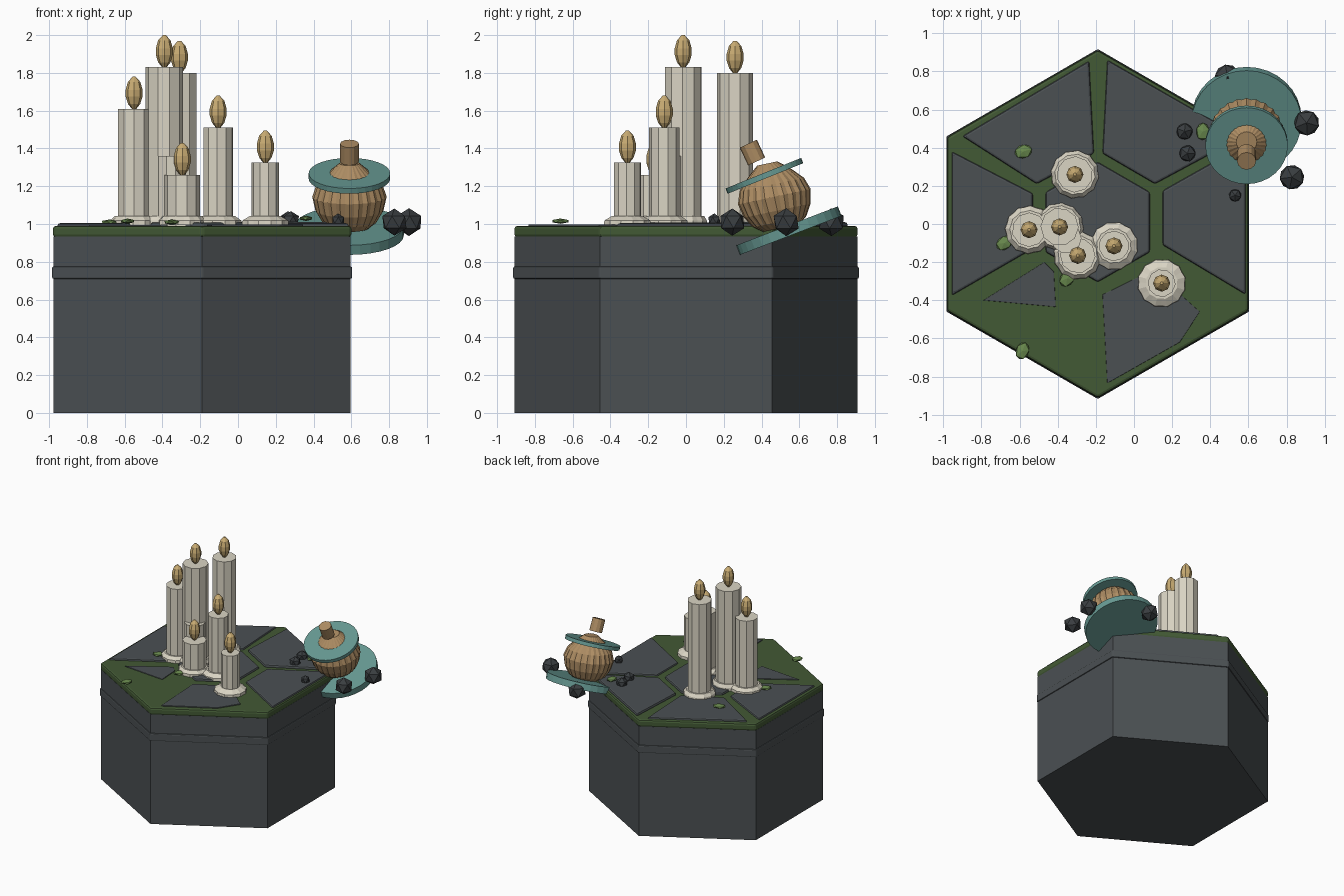
import bpy, bmesh, math, random
from mathutils import Matrix, Vector

if "Cube" in bpy.data.objects:
    bpy.data.objects.remove(bpy.data.objects["Cube"])

random.seed(4)


def mat(name, rgb):
    m = bpy.data.materials.new(name)
    m.diffuse_color = (*rgb, 1)
    m.use_nodes = True
    m.node_tree.nodes["Principled BSDF"].inputs["Base Color"].default_value = m.diffuse_color
    return m


STONE = mat("grey stone", (0.07, 0.08, 0.086))
MOSS = mat("moss green", (0.055, 0.1, 0.035))
WAX = mat("candle wax", (0.70, 0.66, 0.55))
FLAME = mat("flame gold", (0.58, 0.41, 0.17))
TEAL = mat("teal glaze", (0.135, 0.32, 0.29))
TAN = mat("tan clay", (0.42, 0.265, 0.125))
COAL = mat("dark ball", (0.042, 0.048, 0.052))
LEAF = mat("leaf green", (0.14, 0.25, 0.075))


def finish(bm, name, material, matrix=None, bevel=0):
    bmesh.ops.recalc_face_normals(bm, faces=bm.faces)
    me = bpy.data.meshes.new(name)
    bm.to_mesh(me)
    bm.free()
    me.materials.append(material)
    ob = bpy.data.objects.new(name, me)
    bpy.context.collection.objects.link(ob)
    if matrix:
        ob.matrix_world = matrix
    if bevel:
        b = ob.modifiers.new("bevel", "BEVEL")
        b.width, b.segments, b.limit_method = bevel, 2, "ANGLE"
    return ob


def lathe(name, profile, sides, material, matrix=None, ridge=0, turn=0.0, bevel=0):
    """Stack rings of (radius, height); ridge pulls in every second corner."""
    bm = bmesh.new()
    rings = []
    for r, z in profile:
        ring = []
        for i in range(sides):
            a = turn + 2 * math.pi * i / sides
            k = r * (1 - ridge * (i % 2))
            ring.append(bm.verts.new((k * math.cos(a), k * math.sin(a), z)))
        rings.append(ring)
    for lo, hi in zip(rings, rings[1:]):
        for i in range(sides):
            j = (i + 1) % sides
            bm.faces.new((lo[i], lo[j], hi[j], hi[i]))
    bm.faces.new(rings[0][::-1])
    bm.faces.new(rings[-1])
    return finish(bm, name, material, matrix, bevel)


def slab(name, pts, z0, z1, material, bevel):
    bm = bmesh.new()
    f = bm.faces.new([bm.verts.new((x, y, z0)) for x, y in pts])
    up = bmesh.ops.extrude_face_region(bm, geom=[f])["geom"]
    bmesh.ops.translate(bm, vec=(0, 0, z1 - z0),
                        verts=[v for v in up if isinstance(v, bmesh.types.BMVert)])
    return finish(bm, name, material, None, bevel)


def ball(name, loc, scale, material, turn=0.0):
    bm = bmesh.new()
    bmesh.ops.create_icosphere(bm, subdivisions=1, radius=1)
    m = (Matrix.Translation(loc) @ Matrix.Rotation(turn, 4, "Z")
         @ Matrix.Diagonal((*scale, 1)))
    return finish(bm, name, material, m)


# Hexagonal pillar, trim band and mossy cap
CX = -0.19
centre = Matrix.Translation((CX, 0, 0))
hexturn = math.pi / 6
lathe("pillar", [(0.908, 0), (0.908, 0.935)], 6, STONE, centre, turn=hexturn)
lathe("pillar_band", [(0.917, 0.71), (0.917, 0.775)], 6, STONE, centre,
      turn=hexturn, bevel=0.008)
lathe("moss_cap", [(0.912, 0.93), (0.912, 0.99)], 6, MOSS, centre,
      turn=hexturn, bevel=0.015)

# Paving slabs on the cap
hexagon = [(CX + 0.315 * math.cos(hexturn + i * math.pi / 3),
            0.01 + 0.315 * math.sin(hexturn + i * math.pi / 3)) for i in range(6)]
slabs = {
    "centre_slab": (hexagon, 1.008),
    "back_left_slab": ([(-0.9, 0.46), (-0.51, 0.21), (-0.21, 0.37), (-0.235, 0.855)], 1.004),
    "back_right_slab": ([(-0.14, 0.86), (-0.165, 0.37), (0.11, 0.21), (0.52, 0.43), (0.54, 0.47)], 1.01),
    "right_slab": ([(0.15, 0.175), (0.15, -0.11), (0.585, -0.37), (0.585, 0.42)], 1.004),
    "left_slab": ([(-0.955, 0.38), (-0.955, -0.375), (-0.53, -0.13), (-0.53, 0.16)], 1.004),
    "front_left_slab": ([(-0.79, -0.4), (-0.41, -0.435), (-0.42, -0.25), (-0.47, -0.2)], 0.996),
    "front_right_slab": ([(-0.165, -0.37), (-0.14, -0.835), (0.24, -0.62), (0.345, -0.46),
                          (0.1, -0.24)], 0.998),
}
for name, (pts, top) in slabs.items():
    slab(name, pts, 0.95, top, STONE, 0.012 if top > 1 else 0.003)

# Candles: x, y, radius, top height
candles = [(-0.55, -0.03, 0.09, 1.61), (-0.39, -0.015, 0.10, 1.83),
           (-0.31, 0.26, 0.095, 1.80), (-0.295, -0.165, 0.093, 1.26),
           (-0.105, -0.115, 0.08, 1.51), (0.145, -0.31, 0.073, 1.325)]
drop = [(0.012, 0), (0.032, 0.025), (0.045, 0.065), (0.045, 0.1),
        (0.033, 0.142), (0.008, 0.17)]
for n, (x, y, r, top) in enumerate(candles, 1):
    at = Matrix.Translation((x, y, 0))
    lathe(f"candle_{n}", [(r, 0.99), (r, top)], 10, WAX, at, turn=0.3 * n)
    lathe(f"wax_pool_{n}", [(0.128, 0.995), (0.126, 1.018), (r + 0.012, 1.042)],
          24, WAX, at, ridge=0.05, turn=n)
    lathe(f"flame_{n}", drop, 8, FLAME, Matrix.Translation((x, y, top)))
lathe("candle_stub", [(0.08, 0.99), (0.08, 1.36)], 10, WAX,
      Matrix.Translation((-0.355, -0.075, 0)))


# Tilted pot between two glazed discs, with a loose stopper
def tilted(y, z, deg):
    return Matrix.Translation((0.59, y, z)) @ Matrix.Rotation(math.radians(deg), 4, "X")


lathe("lower_disc", [(0.288, -0.027), (0.288, 0.027)], 32, TEAL, tilted(0.545, 0.965, 21))
lathe("pot_body", [(0.10, -0.135), (0.145, -0.10), (0.18, -0.04), (0.197, 0.035),
                   (0.175, 0.10), (0.12, 0.16), (0.055, 0.215)],
      48, TAN, tilted(0.475, 1.11, 12), ridge=0.04)
lathe("upper_disc", [(0.216, -0.015), (0.216, 0.015)], 32, TEAL, tilted(0.415, 1.255, 22))
lathe("stopper", [(0.05, -0.052), (0.05, 0.052)], 12, TAN, tilted(0.352, 1.378, 25))

# Faceted balls scattered round the pot
balls = [(0.905, 0.53, 1.01, 0.074), (0.828, 0.245, 1.01, 0.072),
         (0.49, 0.77, 1.01, 0.074), (0.265, 0.485, 1.02, 0.048),
         (0.28, 0.37, 1.02, 0.048), (0.53, 0.15, 1.02, 0.036)]
for n, (x, y, z, r) in enumerate(balls, 1):
    ball(f"dark_ball_{n}", (x, y, z), (r, r, r), COAL, n)

# Small leaf clumps
leaves = [(-0.58, 0.38, 1.01), (-0.68, -0.10, 1.01), (-0.35, -0.285, 1.01),
          (-0.585, -0.665, 1.015), (0.36, 0.485, 1.03)]
for n, (x, y, z) in enumerate(leaves, 1):
    s = random.uniform(0.05, 0.058)
    ball(f"leaf_clump_{n}", (x, y, z), (s, s * 0.75, 0.014), LEAF, 0.3 * n)
